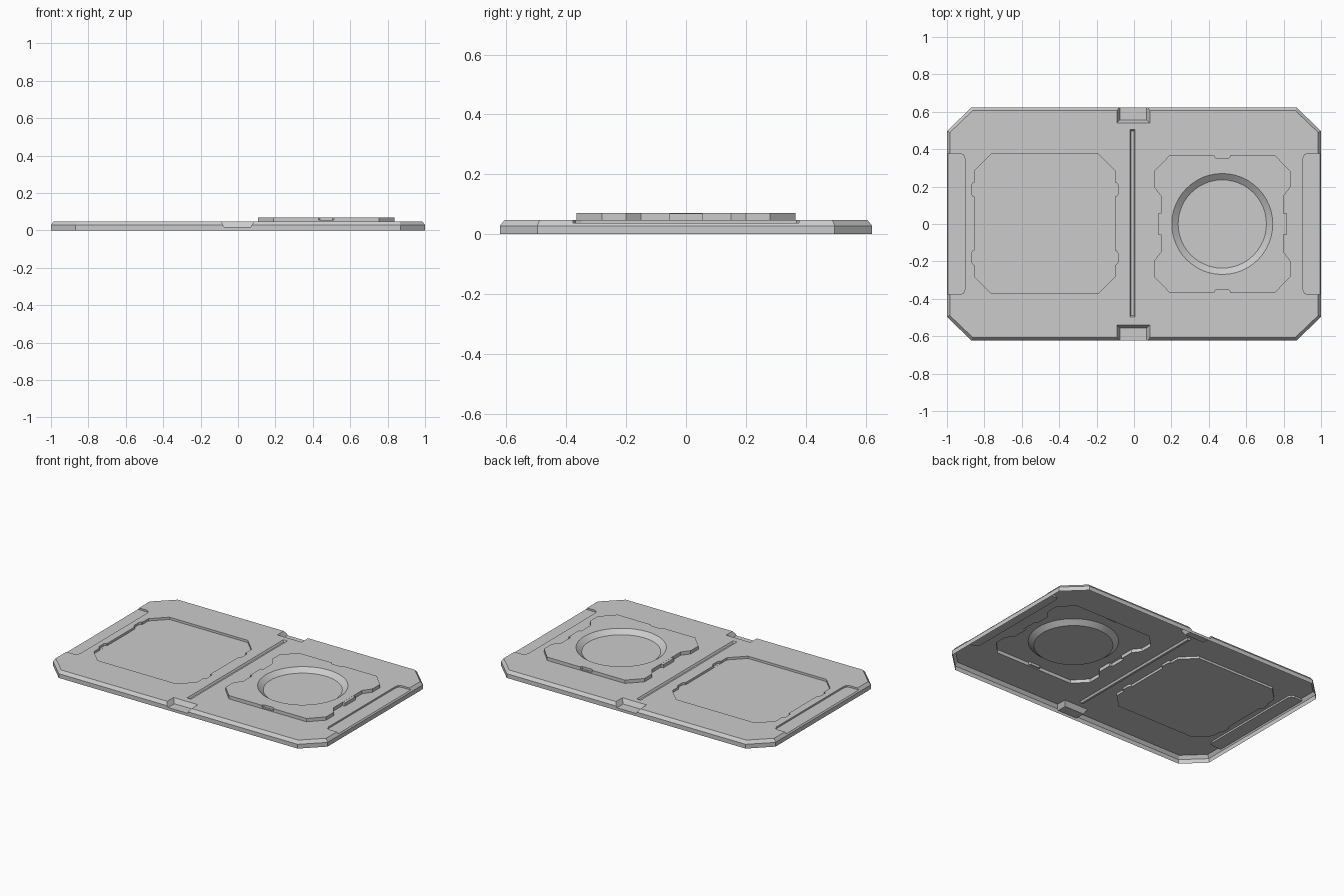
import bpy, bmesh
from math import cos, sin, tau

if "Cube" in bpy.data.objects:
    bpy.data.objects.remove(bpy.data.objects["Cube"])

TOP = 0.048      # plate surface
PANEL = 0.07     # raised panel surface


def loft(name, loops):
    """Closed solid through matching 3D loops, capped at both ends."""
    bm = bmesh.new()
    rings = [[bm.verts.new(p) for p in lp] for lp in loops]
    n = len(rings[0])
    for a, b in zip(rings, rings[1:]):
        for i in range(n):
            bm.faces.new((a[i], a[(i + 1) % n], b[(i + 1) % n], b[i]))
    bm.faces.new(rings[0][::-1])
    bm.faces.new(rings[-1])
    bmesh.ops.recalc_face_normals(bm, faces=bm.faces)
    me = bpy.data.meshes.new(name)
    bm.to_mesh(me)
    bm.free()
    ob = bpy.data.objects.new(name, me)
    bpy.context.collection.objects.link(ob)
    return ob


def at(pts, z):
    return [(x, y, z) for x, y in pts]


def prism(name, pts, z0, z1):
    return loft(name, [at(pts, z0), at(pts, z1)])


def rect(x0, x1, y0, y1):
    return [(x0, y0), (x1, y0), (x1, y1), (x0, y1)]


def octagon(cx, cy, hx, hy, dx, dy):
    q = [(hx, -hy + dy), (hx, hy - dy), (hx - dx, hy), (-hx + dx, hy)]
    q += [(-x, -y) for x, y in q]
    return [(cx + x, cy + y) for x, y in q]


def circle(cx, r, z, n=48):
    return [(cx + r * cos(tau * i / n), r * sin(tau * i / n), z) for i in range(n)]


def combine(tool, op='DIFFERENCE'):
    m = plate.modifiers.new("shape", 'BOOLEAN')
    m.operation, m.solver, m.object = op, 'EXACT', tool
    bpy.context.view_layer.objects.active = plate
    bpy.ops.object.modifier_apply(modifier=m.name)
    bpy.data.objects.remove(tool)


# Plate with cut corners and a chamfered upper rim
outer = octagon(0, 0, 1, 0.622, 0.13, 0.125)
inner = octagon(0, 0, 0.985, 0.606, 0.122, 0.117)
plate = loft("folding_plate", [at(outer, 0), at(outer, 0.028), at(inner, TOP)])

# Shallow grip recess at each end, hinge notch on each long side
for s in (-1, 1):
    grip = [(1.1, 0.378), (0.93, 0.378), (0.912, 0.37), (0.904, 0.35)]
    grip += [(x, -y) for x, y in grip[::-1]]
    combine(prism("grip_cut", [(s * x, y) for x, y in grip], 0.037, 0.2))
    combine(loft("notch_cut", [
        at(rect(-0.074, 0.068, *sorted((s * 0.557, s * 0.7))), 0.018),
        at(rect(-0.094, 0.088, *sorted((s * 0.537, s * 0.7))), TOP + 0.004)]))

# Fold groove along the middle
combine(loft("groove_cut", [
    at(rect(-0.015, -0.001, -0.49, 0.497), TOP - 0.012),
    at(rect(-0.03, 0.014, -0.505, 0.512), TOP + 0.012)]))

# Sunken left panel with small side slots
combine(prism("recess_cut", octagon(-0.477, 0.002, 0.376, 0.373, 0.09, 0.09), TOP - 0.015, 0.2))
for s in (-1, 1):
    for y in (-0.18, 0.185):
        slot = [(0.33, 0.04), (0.382, 0.038), (0.391, 0.025)]
        slot += [(x, -v) for x, v in slot[::-1]]
        combine(prism("slot_cut", [(-0.477 + s * x, y + v) for x, v in slot], TOP - 0.0148, 0.2))

# Raised right panel with waisted sides
CX = 0.472
q = [(0.328, 0.0), (0.328, 0.15), (0.366, 0.2), (0.366, 0.28), (0.283, 0.366)]
side = [(x, -y) for x, y in q[:0:-1]] + q[1:]
outline = side + [(-x, y) for x, y in side[::-1]]
combine(prism("raised_panel", [(CX + x, y) for x, y in outline], 0.02, PANEL), 'UNION')
for s in (-1, 1):
    # side clips, then nicks in the front and back edges
    combine(prism("clip", rect(CX + s * 0.333 - 0.012, CX + s * 0.333 + 0.012, -0.055, 0.055),
                  0.02, PANEL - 0.001), 'UNION')
    nick = [(-0.042, s * 0.4), (-0.042, s * 0.36), (-0.034, s * 0.353),
            (0.034, s * 0.353), (0.042, s * 0.36), (0.042, s * 0.4)]
    combine(prism("nick_cut", [(CX + x, y) for x, y in nick], 0.055, 0.2))

# Round dish with a sloping wall
combine(loft("dish_cut", [circle(CX, 0.236, 0.043), circle(CX, 0.27, PANEL),
                          circle(CX, 0.27, 0.2)]))

# The shell is open underneath
bm = bmesh.new()
bm.from_mesh(plate.data)
under = [f for f in bm.faces if all(abs(v.co.z) < 1e-4 for v in f.verts)]
bmesh.ops.delete(bm, geom=under, context='FACES')
bm.to_mesh(plate.data)
bm.free()
plate.select_set(True)
bpy.ops.object.shade_smooth_by_angle(angle=0.35)
